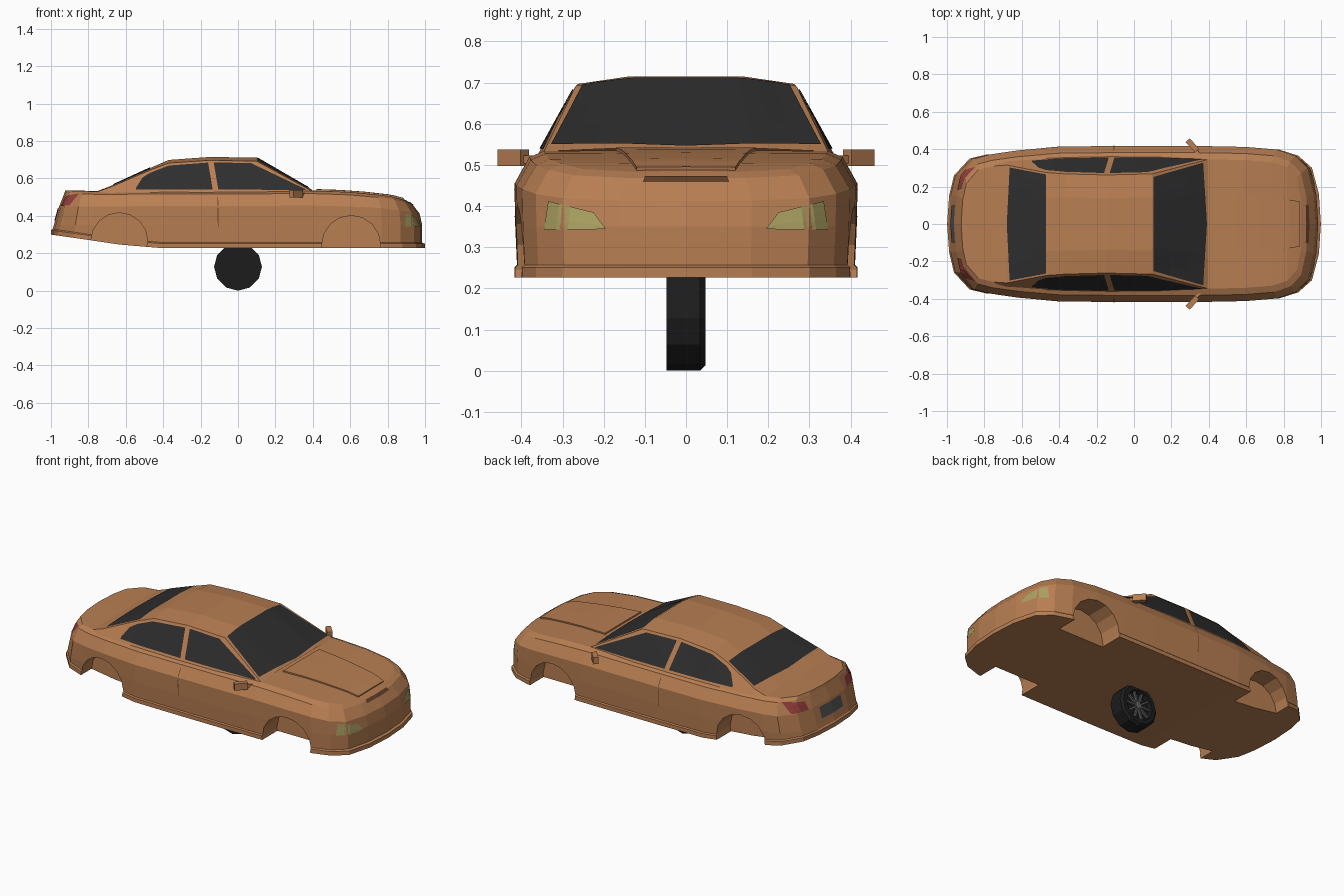
import bpy, bmesh, math
from mathutils import Vector, Matrix
from mathutils.bvhtree import BVHTree

if "Cube" in bpy.data.objects:
    bpy.data.objects.remove(bpy.data.objects["Cube"])


def material(name, rgb):
    m = bpy.data.materials.new(name)
    m.diffuse_color = (*rgb, 1)
    m.use_nodes = True
    m.node_tree.nodes["Principled BSDF"].inputs["Base Color"].default_value = m.diffuse_color
    return m


PAINT = material("paint", (0.48, 0.21, 0.085))
SEAM = material("seam", (0.12, 0.05, 0.02))
GLASS = material("glass", (0.027, 0.027, 0.027))
LAMP = material("lamp", (0.40, 0.35, 0.12))
RED = material("red", (0.30, 0.05, 0.045))
PLATE = material("plate", (0.09, 0.09, 0.09))
RUBBER = material("rubber", (0.012, 0.012, 0.012))
METAL = material("metal", (0.12, 0.12, 0.12))


def finish(name, bm, mat):
    bmesh.ops.remove_doubles(bm, verts=bm.verts, dist=0.0002)
    bmesh.ops.recalc_face_normals(bm, faces=bm.faces)
    me = bpy.data.meshes.new(name)
    bm.to_mesh(me)
    bm.free()
    ob = bpy.data.objects.new(name, me)
    bpy.context.collection.objects.link(ob)
    if mat:
        me.materials.append(mat)
    return ob


def curve(x, pts):
    for (a, u), (b, v) in zip(pts, pts[1:]):
        if x <= b:
            return u + (v - u) * max(0, (x - a) / (b - a))
    return pts[-1][1]


def loft(name, sections, mat):
    """Half sections joined along the car and mirrored over y."""
    bm = bmesh.new()
    for s in (1, -1):
        rows = [[bm.verts.new((x, y * s, z)) for x, y, z in sec] for sec in sections]
        for a, b in zip(rows, rows[1:]):
            for i in range(len(a) - 1):
                bm.faces.new((a[i], a[i + 1], b[i + 1], b[i]))
    return finish(name, bm, mat)


def box(name, centre, size, mat, rot=None):
    bm = bmesh.new()
    m = Matrix.Translation(centre) @ (rot or Matrix()) @ Matrix.Diagonal((*size, 1))
    bmesh.ops.create_cube(bm, size=1, matrix=m)
    return finish(name, bm, mat)


def tree_of(ob):
    bm = bmesh.new()
    bm.from_mesh(ob.data)
    return BVHTree.FromBMesh(bm)


RAYS = {
    "front": (lambda u, v: (2, u, v), (-1, 0, 0)),
    "rear": (lambda u, v: (-2, u, v), (1, 0, 0)),
    "left": (lambda u, v: (u, 2, v), (0, -1, 0)),
    "right": (lambda u, v: (u, -2, v), (0, 1, 0)),
    "top": (lambda u, v: (u, v, 2), (0, 0, -1)),
}


def panel(name, tree, side, top, bottom, mat, lift=0.004, rows=3, cols=3, thick=0):
    """Strip between two outlines, projected onto a surface."""
    place, d = RAYS[side]
    d = Vector(d)
    bm = bmesh.new()
    grid = []
    for k in range(len(top) - 1):
        for c in range(cols + (k == len(top) - 2)):
            t = c / cols
            p = Vector(top[k]).lerp(Vector(top[k + 1]), t)
            q = Vector(bottom[k]).lerp(Vector(bottom[k + 1]), t)
            line = []
            for r in range(rows + 1):
                o = Vector(place(*p.lerp(q, r / rows)))
                hit = tree.ray_cast(o, d)[0] or tree.find_nearest(o)[0]
                line.append(bm.verts.new(hit - d * lift))
            grid.append(line)
    for a, b in zip(grid, grid[1:]):
        for i in range(rows):
            bm.faces.new((a[i], a[i + 1], b[i + 1], b[i]))
    ob = finish(name, bm, mat)
    if thick:
        mod = ob.modifiers.new("thickness", "SOLIDIFY")
        mod.thickness, mod.offset = thick, 0
    return ob


# Lower body: plan outline stacked through several height levels
plan = [(-.985, 0), (-.975, .15), (-.95, .26), (-.87, .35), (-.78, .372), (-.63, .393), (-.4, .414),
        (-.1, .417), (.2, .417), (.4, .416), (.6, .412), (.77, .398), (.87, .365), (.94, .3), (.975, .16), (.985, 0)]
deck = [(-1, .536), (-.87, .534), (-.75, .53), (.4, .534), (.6, .527), (.8, .508), (.9, .482), (1, .45)]
waist = [(-1, .45), (.5, .455), (.8, .44), (1, .41)]
sill = [(-1, .302), (-.5, .227), (1, .227)]


def shift(x, rear, front):
    return x * (1 + ((front if x > 0 else rear) - 1) * abs(x) ** 3)


sections = []
for x, y in plan:
    b, w = curve(x, sill), curve(x, waist)
    xt = shift(x, .935, .91)
    t = curve(xt, deck)
    xb = shift(x, 1.015, 1.015)
    xs = shift(x, .94, .94)
    sections.append([
        (xb, 0, b), (xb, y, b), (xb, y, b + .024), (shift(x, 1.007, 1), y * .985, b + .03),
        (shift(x, 1, 1), y * .995, .35), (shift(x, .97, .985), y, w),
        (xs, y * .915, t - .015), (xt, y * .83, t), (xt, 0, t + (.002 if y else 0))])
body = loft("body", sections, PAINT)

# Wheel arches cut out of the body
cutters = []
for cx, cz, r in ((.605, .245, .157), (-.635, .265, .152)):
    for s in (1, -1):
        bm = bmesh.new()
        bmesh.ops.create_cone(bm, cap_ends=True, segments=16, radius1=r, radius2=r, depth=.3,
                              matrix=Matrix.Translation((cx, s * .42, cz)) @ Matrix.Rotation(math.pi / 2, 4, "X"))
        cut = finish("arch_cutter", bm, PAINT)
        cut.hide_render = True
        cutters.append(cut)
        mod = body.modifiers.new("arch", "BOOLEAN")
        mod.operation, mod.object, mod.solver = "DIFFERENCE", cut, "EXACT"
dg = bpy.context.evaluated_depsgraph_get()
cut_mesh = bpy.data.meshes.new_from_object(body.evaluated_get(dg))
body.modifiers.clear()
body.data = cut_mesh
for c in cutters:
    bpy.data.objects.remove(c)

# Cabin: x, base half-width, roof edge half-width, edge height, centre height
cabin_rows = [(-.75, .325, .31, .53, .533), (-.68, .34, .315, .555, .56), (-.47, .357, .275, .645, .656),
              (-.37, .362, .268, .682, .699), (-.15, .366, .262, .697, .715), (.1, .366, .268, .692, .711),
              (.395, .35, .345, .533, .54)]
cabin = loft("cabin", [[(x, yb, .515), (x, ye, ze), (x, ye * .53, zc), (x, 0, zc)]
                       for x, yb, ye, ze, zc in cabin_rows], PAINT)
bt, ct = tree_of(body), tree_of(cabin)

# Windscreen and rear window
panel("windscreen", ct, "top", [(.105, -.252), (.105, 0), (.105, .252)],
      [(.37, -.328), (.39, 0), (.37, .328)], GLASS, cols=6)
panel("rear_window", ct, "top", [(-.47, -.265), (-.47, 0), (-.47, .265)],
      [(-.665, -.302), (-.68, 0), (-.665, .302)], GLASS, cols=6)

for side, s in (("left", 1), ("right", -1)):
    # Side windows
    panel(side + "_rear_side_window", ct, side,
          [(-.545, .55), (-.51, .605), (-.47, .63), (-.37, .669), (-.16, .685)],
          [(-.545, .54), (-.51, .54), (-.47, .54), (-.37, .54), (-.135, .54)], GLASS)
    panel(side + "_front_side_window", ct, side, [(-.13, .686), (.07, .682), (.36, .543)],
          [(-.105, .54), (.07, .54), (.36, .538)], GLASS)
    # Door seam
    panel(side + "_door_seam", bt, side, [(-.11, .52), (-.106, .52)], [(-.108, .34), (-.104, .34)],
          SEAM, lift=.002, rows=6, cols=1)
    # Lamps
    panel(side + "_headlight", bt, "front", [(s * .2, .352), (s * .225, .385), (s * .335, .412)],
          [(s * .195, .345), (s * .23, .343), (s * .345, .343)], LAMP, cols=4)
    panel(side + "_tail_light", bt, "rear", [(s * .19, .50), (s * .305, .52)],
          [(s * .18, .452), (s * .29, .455)], RED, cols=4)
    # Door mirror
    turn = Matrix.Rotation(s * math.radians(132), 4, "Z")
    box(side + "_mirror", (.312, s * .42, .518), (.075, .03, .04), PAINT, turn)
    box(side + "_mirror_arm", (.345, s * .378, .513), (.06, .016, .02), PAINT, turn)

# Number plate recess
panel("rear_plate", bt, "rear", [(-.1, .44), (.1, .44)], [(-.1, .375), (.1, .375)], PLATE, cols=4)

# Raised bonnet centre and its intake
panel("bonnet_bulge", bt, "top", [(.42, -.17), (.8, -.135), (.885, -.12)],
      [(.42, .17), (.8, .135), (.885, .12)], PAINT, lift=.002, rows=4, thick=.012)
panel("bonnet_intake", bt, "front", [(-.1, .473), (.1, .473)], [(-.105, .459), (.105, .459)],
      SEAM, lift=.004, rows=1, cols=4)


# Single wheel beneath the body: 12-sided turned profile
def turned(name, profile, mat, n=12):
    bm = bmesh.new()
    rings = [[bm.verts.new((r * math.sin(math.tau * k / n), y, .128 - r * math.cos(math.tau * k / n)))
              for k in range(n)] for r, y in profile]
    for a, b in zip(rings, rings[1:]):
        for k in range(n):
            j = (k + 1) % n
            bm.faces.new((a[k], a[j], b[j], b[k]))
    bm.faces.new(rings[0])
    bm.faces.new(rings[-1])
    return finish(name, bm, mat)


turned("tyre", [(.08, -.047), (.128, -.047), (.128, .034), (.115, .047), (.09, .047), (.084, .02)], RUBBER)
turned("hub", [(.02, .018), (.02, .042), (.012, .045)], METAL)
for k in range(10):
    a = math.tau * k / 10
    box("spoke", (.05 * math.cos(a), .033, .128 + .05 * math.sin(a)), (.07, .014, .01), METAL,
        Matrix.Rotation(-a, 4, "Y"))
